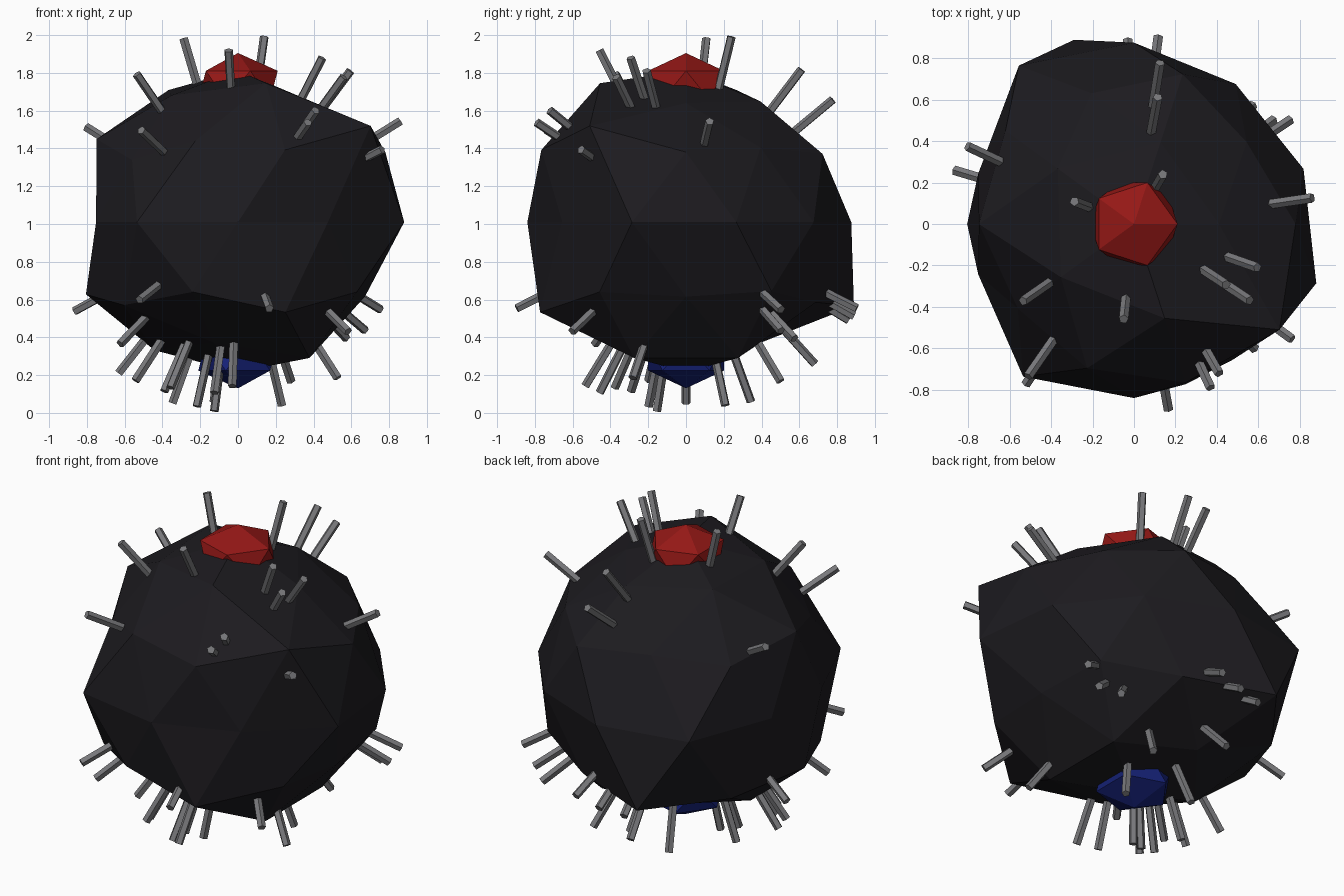
import bpy, bmesh, math
from mathutils import Vector

CENTRE = Vector((0, 0, 1.01))


def material(name, rgb):
    m = bpy.data.materials.new(name)
    m.diffuse_color = (*rgb, 1)
    return m


def finish(bm, name, mat):
    bmesh.ops.recalc_face_normals(bm, faces=bm.faces)
    me = bpy.data.meshes.new(name)
    bm.to_mesh(me)
    bm.free()
    me.materials.append(mat)
    ob = bpy.data.objects.new(name, me)
    bpy.context.collection.objects.link(ob)
    return ob


# Lumpy body: 42-point icosphere, each latitude ring given radii by angle
RINGS = {  # unit height: (first angle, angle step, radii)
    1.0: (0, 360, [0.845]),
    0.851: (0, 72, [0.78, 0.79, 0.865, 0.83, 0.91]),
    0.526: (36, 72, [0.79, 0.78, 0.88, 0.86, 1.02]),
    0.447: (0, 72, [0.872, 0.85, 0.857, 0.775, 0.90]),
    0.0: (18, 36, [0.86, 0.835, 0.875, 0.945, 0.79, 0.79, 0.91, 0.84, 0.81, 0.925]),
    -0.447: (36, 72, [0.86, 1.045, 0.90, 0.87, 0.87]),
    -0.526: (0, 72, [0.79, 0.85, 0.90, 0.88, 0.955]),
    -0.851: (36, 72, [0.89, 0.79, 0.84, 0.79, 0.89]),
    -1.0: (0, 360, [0.835]),
}
bm = bmesh.new()
bmesh.ops.create_icosphere(bm, subdivisions=2, radius=1)
for v in bm.verts:
    n = v.co.normalized()
    start, step, radii = RINGS[min(RINGS, key=lambda h: abs(h - n.z))]
    angle = math.degrees(math.atan2(n.y, n.x)) if abs(n.z) < 0.99 else 0
    r = radii[round((angle - start) / step) % len(radii)]
    v.co = CENTRE + Vector((n.x, n.y, n.z * 0.95)) * r
finish(bm, "body", material("dark", (0.012, 0.011, 0.014)))

# Flattened pole caps
for name, z, rgb in (("top_cap", 1.735, (0.3, 0.009, 0.008)),
                     ("bottom_cap", 0.30, (0.008, 0.016, 0.19))):
    bm = bmesh.new()
    bmesh.ops.create_icosphere(bm, subdivisions=1, radius=1)
    for v in bm.verts:
        v.co = Vector((v.co.x * 0.235, v.co.y * 0.235, v.co.z * 0.17 + z))
    finish(bm, name, material(name, rgb))

# Radial bristles, given by their outer tips
UPPER = [(-.29, .11, 1.99), (.14, .24, 1.995), (-.05, -.46, 1.92), (-.54, -.375, 1.80),
         (.44, -.29, 1.87), (.595, -.21, 1.81), (.56, -.37, 1.78), (-.515, -.74, 1.50),
         (.41, -.72, 1.60), (.365, -.78, 1.53), (.755, -.55, 1.39), (.855, .125, 1.54),
         (-.815, .38, 1.52), (.125, .775, 1.655), (.115, .614, 1.82)]
LOWER = [(-.87, .26, .535), (.75, .5, .55), (.67, .5, .44), (.57, .57, .40),
         (.115, .89, .56), (-.03, .89, .51), (-.18, .86, .49), (-.1, .68, .26),
         (.28, .5, .17), (-.125, .34, .07), (.235, .21, .035), (-.125, -.155, .015),
         (-.22, -.2, .03), (-.345, 0, .05), (-.03, -.53, .145), (-.125, -.46, .10),
         (-.36, -.38, .13), (-.39, -.29, .12), (.525, -.28, .19), (-.63, 0, .21),
         (-.55, -.2, .16), (-.62, -.48, .37), (-.52, -.77, .60), (.165, -.89, .555),
         (.58, -.6, .435)]
LENGTH = 0.29
bm = bmesh.new()
for tip in UPPER + LOWER:
    d = (Vector(tip) - CENTRE).normalized()
    mat = d.to_track_quat('Z', 'Y').to_matrix().to_4x4()
    mat.translation = CENTRE + d * (1.02 - LENGTH / 2)
    bmesh.ops.create_cone(bm, cap_ends=True, segments=5, radius1=0.024,
                          radius2=0.024, depth=LENGTH, matrix=mat)
finish(bm, "bristles", material("grey", (0.19, 0.19, 0.2)))
